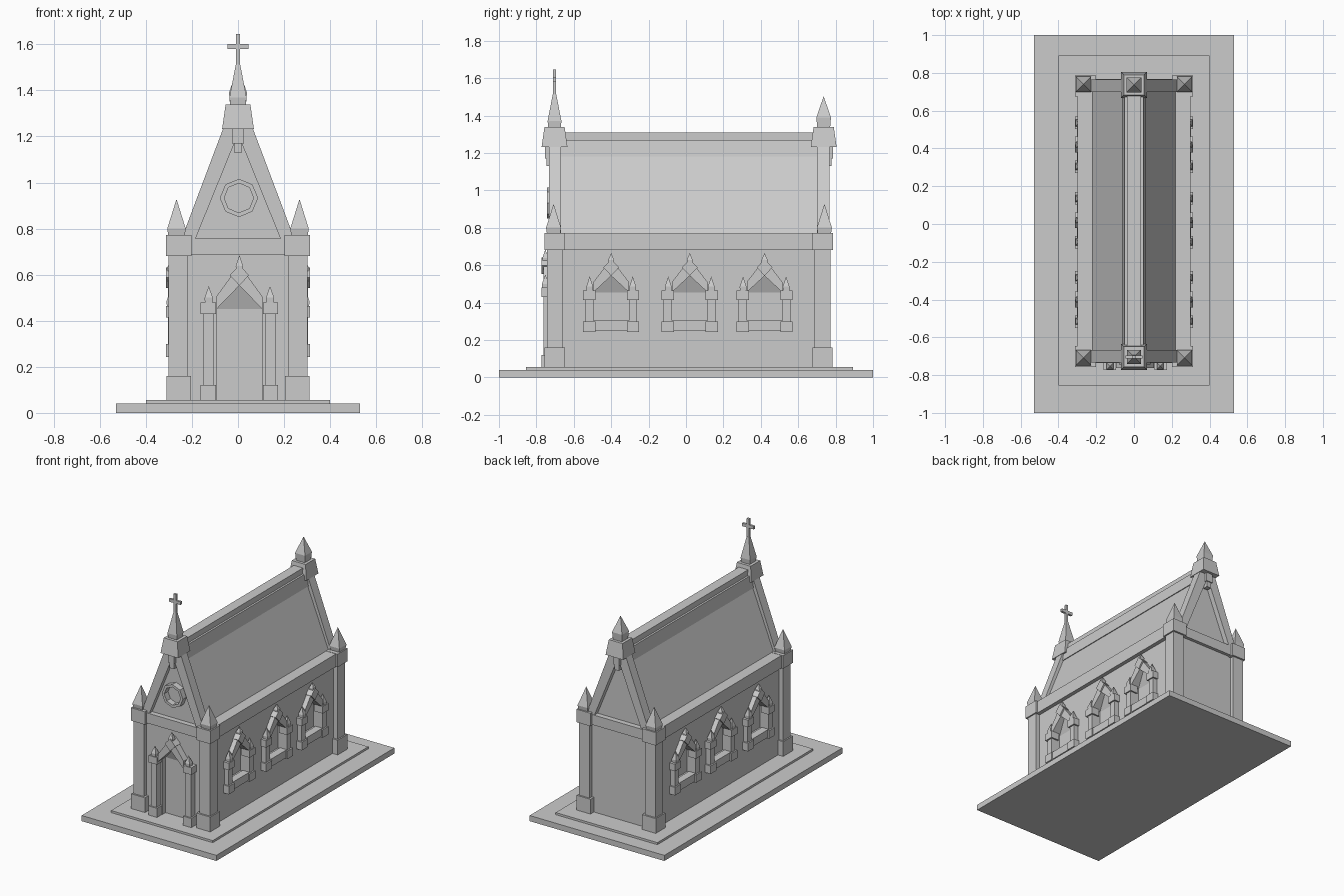
import bpy, bmesh, math
from mathutils import Matrix, Vector

if "Cube" in bpy.data.objects:
    bpy.data.objects.remove(bpy.data.objects["Cube"])


def solid(name, hulls, M=Matrix()):
    """One object made of convex solids, each given by its corner points."""
    bm = bmesh.new()
    for pts in hulls:
        part = bmesh.new()
        vs = [part.verts.new(M @ Vector(p)) for p in pts]
        bmesh.ops.convex_hull(part, input=vs)
        loose = [v for v in part.verts if not v.link_faces]
        bmesh.ops.delete(part, geom=loose, context='VERTS')
        bmesh.ops.dissolve_limit(part, angle_limit=0.01, verts=part.verts[:], edges=part.edges[:])
        bmesh.ops.recalc_face_normals(part, faces=part.faces[:])
        tmp = bpy.data.meshes.new("tmp")
        part.to_mesh(tmp)
        part.free()
        bm.from_mesh(tmp)
        bpy.data.meshes.remove(tmp)
    me = bpy.data.meshes.new(name)
    bm.to_mesh(me)
    bm.free()
    ob = bpy.data.objects.new(name, me)
    bpy.context.collection.objects.link(ob)
    return ob


def box(x0, x1, y0, y1, z0, z1):
    return [(x, y, z) for x in (x0, x1) for y in (y0, y1) for z in (z0, z1)]


def tower(cx, cy, levels):
    """Square sections of given half width at each height."""
    return [(cx + sx * h, cy + sy * h, z) for z, h in levels for sx in (-1, 1) for sy in (-1, 1)]


def prism(profile, y0, y1):
    """Profile in x, z extruded along y."""
    return [(x, y, z) for x, z in profile for y in (y0, y1)]


FRONT, BACK, SIDE = -0.715, 0.745, 0.27

# Stepped plinth
solid("plinth", [box(-.53, .53, -1, 1, 0, .04)])
solid("plinth_step", [box(-.40, .40, -.855, .893, .04, .055)])

# Body
walls = solid("walls", [box(-SIDE, SIDE, FRONT, BACK, .05, .72)])
for s, n in ((-1, "left"), (1, "right")):
    x0, x1 = sorted((s * .22, s * .298))
    solid("cornice_" + n, [box(x0, x1, -.70, .73, .68, .77)])
solid("end_cornices", [box(-.25, .25, -.737, -.66, .685, .757), box(-.25, .25, .69, .768, .685, .757)])
solid("roof", [prism([(-.232, .74), (.232, .74), (.05, 1.2), (-.05, 1.2)], -.70, .73)])
solid("ridge", [prism([(-.064, 1.18), (.064, 1.18), (.05, 1.27), (-.05, 1.27)], -.70, .73),
                prism([(-.036, 1.26), (.036, 1.26), (.036, 1.31), (-.036, 1.31)], -.70, .73)])

# Corner buttresses with pinnacles
for sx in (-1, 1):
    for cy, end in ((-.702, "front"), (.73, "back")):
        cx = sx * .257
        ly = cy + (-.006 if cy < 0 else .01)
        solid("corner_buttress_" + end, [
            tower(cx, cy, [(.055, .054), (.16, .054)]),
            tower(sx * .26, cy, [(.16, .042), (.68, .042)]),
            tower(cx, cy, [(.68, .055), (.772, .055)]),
            tower(sx * .267, ly, [(.772, .036), (.80, .040), (.928, 0)])])

# Gable rails, caps, pendants and spires
for cy, out, end in ((-.70, -1, "front"), (.733, 1, "back")):
    rails = [prism([(s * .247, .75), (s * .187, .75), (0, 1.21), (0, 1.26), (s * .055, 1.26)],
                   cy - .033, cy + .033) for s in (-1, 1)]
    solid("gable_rails_" + end, rails)
    ey = cy + out * .003
    solid("gable_cap_" + end, [tower(0, ey, [(1.232, .069), (1.338, .054)])])
    py = ey + out * .025
    solid("gable_pendant_" + end, [tower(0, py, [(1.13, .018), (1.175, .018)]),
                                   tower(0, py, [(1.17, .025), (1.235, .025)])])
    levels = [(1.33, .033), (1.37, .037), (1.515, .009)] if out < 0 else [(1.33, .034), (1.39, .039), (1.503, 0)]
    solid("spire_" + end, [tower(0, ey, levels)])
solid("cross", [box(-.009, .009, -.711, -.695, 1.50, 1.645),
                box(-.045, .045, -.711, -.695, 1.58, 1.602)])

# Eight-sided gable window
ring = []
for i in range(8):
    seg = []
    for a in (i * math.pi / 4, (i + 1) * math.pi / 4):
        for r in (.064, .083):
            for y in (-.743, -.69):
                seg.append((.004 + r * math.cos(a), y, .933 + r * math.sin(a)))
    ring.append(seg)
solid("gable_window_ring", ring)


def surround(name, M, col, z0, base_top, cap, tip, w, spring, apex, finial, depth, sill=None):
    """Pointed opening between two small columns; local -y is outward."""
    parts = []
    yc = -depth + .032
    for s in (-1, 1):
        c = s * col
        parts += [
            box(c - .033, c + .033, -depth, .02, z0, base_top),
            box(c - .022, c + .022, -depth + .01, .02, base_top, cap),
            box(c - .033, c + .033, -depth, .02, cap, cap + .05),
            tower(s * (col - .002), -depth + .021, [(cap + .05, .017), (cap + .07, .018), (tip, 0)]),
            # sloping arm of the arch
            prism([(s * w, spring), (0, apex), (0, apex + .09), (s * w, spring + .055)], -depth + .01, .0)]
    # diamond boss and finial
    parts.append(prism([(-.042, apex + .045), (0, apex), (.042, apex + .045), (0, apex + .088)], -depth, 0))
    parts.append(tower(0, -depth + .021, [(apex + .06, .014), (apex + .085, .016), (finial, 0)]))
    if sill:
        parts.append(box(-col, col, -depth + .01, .02, *sill))
    solid(name, parts, M)
    # niche behind the opening, its ceiling sloping down to the back
    b = base_top if sill else z0
    front = [(-w, b), (w, b), (w, spring), (0, apex), (-w, spring)]
    rear = [(-w, b), (w, b), (w, spring), (-w, spring)]
    cutter = solid(name + "_cutter", [[(x, -.001, z) for x, z in front] + [(x, .035, z) for x, z in rear]], M)
    cutter.hide_render = True
    cutter.hide_viewport = True
    mod = walls.modifiers.new(name, 'BOOLEAN')
    mod.object = cutter
    mod.solver = 'EXACT'


# Door
surround("door_surround", Matrix.Translation((.006, FRONT, 0)), .135, .055, .12, .43, .55,
         .10, .45, .553, .685, .058)

# Three windows on each side
for s, n in ((1, "right"), (-1, "left")):
    for i, y in enumerate((-.40, .02, .42)):
        M = Matrix.Translation((s * SIDE, y, 0)) @ Matrix.Rotation(s * math.pi / 2, 4, 'Z')
        surround(f"window_{n}_{i + 1}", M, .117, .243, .30, .415, .54,
                 .095, .455, .543, .665, .043, sill=(.25, .305))
